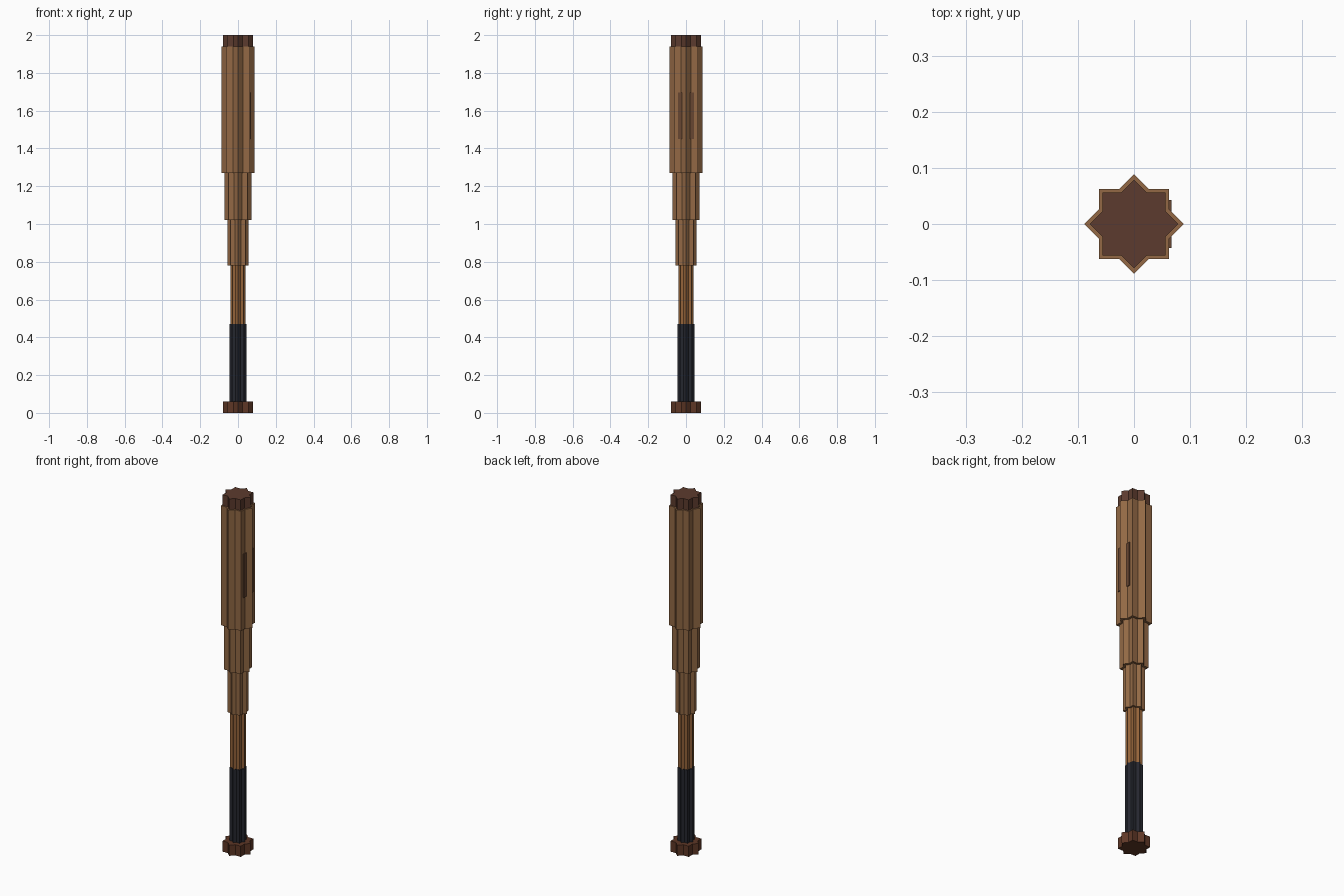
import bpy, bmesh, math

cube = bpy.data.objects.get("Cube")
if cube:
    bpy.data.objects.remove(cube, do_unlink=True)


def material(name, hex_code):
    """Flat material from an sRGB hex colour."""
    def linear(c):
        return c / 12.92 if c <= 0.04045 else ((c + 0.055) / 1.055) ** 2.4
    colour = [linear(v / 255) for v in bytes.fromhex(hex_code)] + [1.0]
    mat = bpy.data.materials.new(name)
    mat.use_nodes = True
    mat.diffuse_color = colour
    mat.node_tree.nodes["Principled BSDF"].inputs["Base Color"].default_value = colour
    return mat


def add_object(name, bm, mat):
    bmesh.ops.recalc_face_normals(bm, faces=bm.faces)
    mesh = bpy.data.meshes.new(name)
    bm.to_mesh(mesh)
    bm.free()
    mesh.materials.append(mat)
    obj = bpy.data.objects.new(name, mesh)
    bpy.context.collection.objects.link(obj)
    return obj


def star_prism(name, radius, bottom, top, mat):
    """Eight-pointed star (two crossed squares) extruded upwards."""
    notch = radius * math.sqrt(0.5) / math.cos(math.pi / 8)
    bm = bmesh.new()
    ring = []
    for i in range(16):
        r = notch if i % 2 else radius
        a = i * math.pi / 8
        ring.append(bm.verts.new((r * math.cos(a), r * math.sin(a), bottom)))
    base = bm.faces.new(ring)
    result = bmesh.ops.extrude_face_region(bm, geom=[base], use_keep_orig=True)
    raised = [g for g in result["geom"] if isinstance(g, bmesh.types.BMVert)]
    bmesh.ops.translate(bm, verts=raised, vec=(0, 0, top - bottom))
    return add_object(name, bm, mat)


def box(name, low, high, mat):
    bm = bmesh.new()
    bmesh.ops.create_cube(bm, size=1)
    for v in bm.verts:
        v.co = [(a + b) / 2 + c * (b - a) for a, b, c in zip(low, high, v.co)]
    return add_object(name, bm, mat)


wood = material("wood", "936945")
shaft_wood = material("warm shaft wood", "95643A")
dark_wood = material("dark end wood", "5C3B2E")
knob_wood = material("reddish knob wood", "5E3726")
grip_black = material("grip charcoal", "25272F")
plate_brown = material("plate brown", "674631")

# Handle
star_prism("knob", 0.079, 0.0, 0.06, knob_wood)
star_prism("grip", 0.0445, 0.06, 0.47, grip_black)
star_prism("shaft", 0.041, 0.47, 0.78, shaft_wood)

# Stepped barrel
star_prism("lower_barrel", 0.055, 0.78, 1.02, wood)
star_prism("middle_barrel", 0.071, 1.02, 1.27, wood)
star_prism("upper_barrel", 0.0885, 1.27, 1.94, wood)
star_prism("end_cap", 0.079, 1.94, 2.0, dark_wood)

# Thin plate on the side of the barrel, crossed by the star's point
box("side_plate", (0.0585, -0.043, 1.45), (0.067, 0.043, 1.695), plate_brown)
